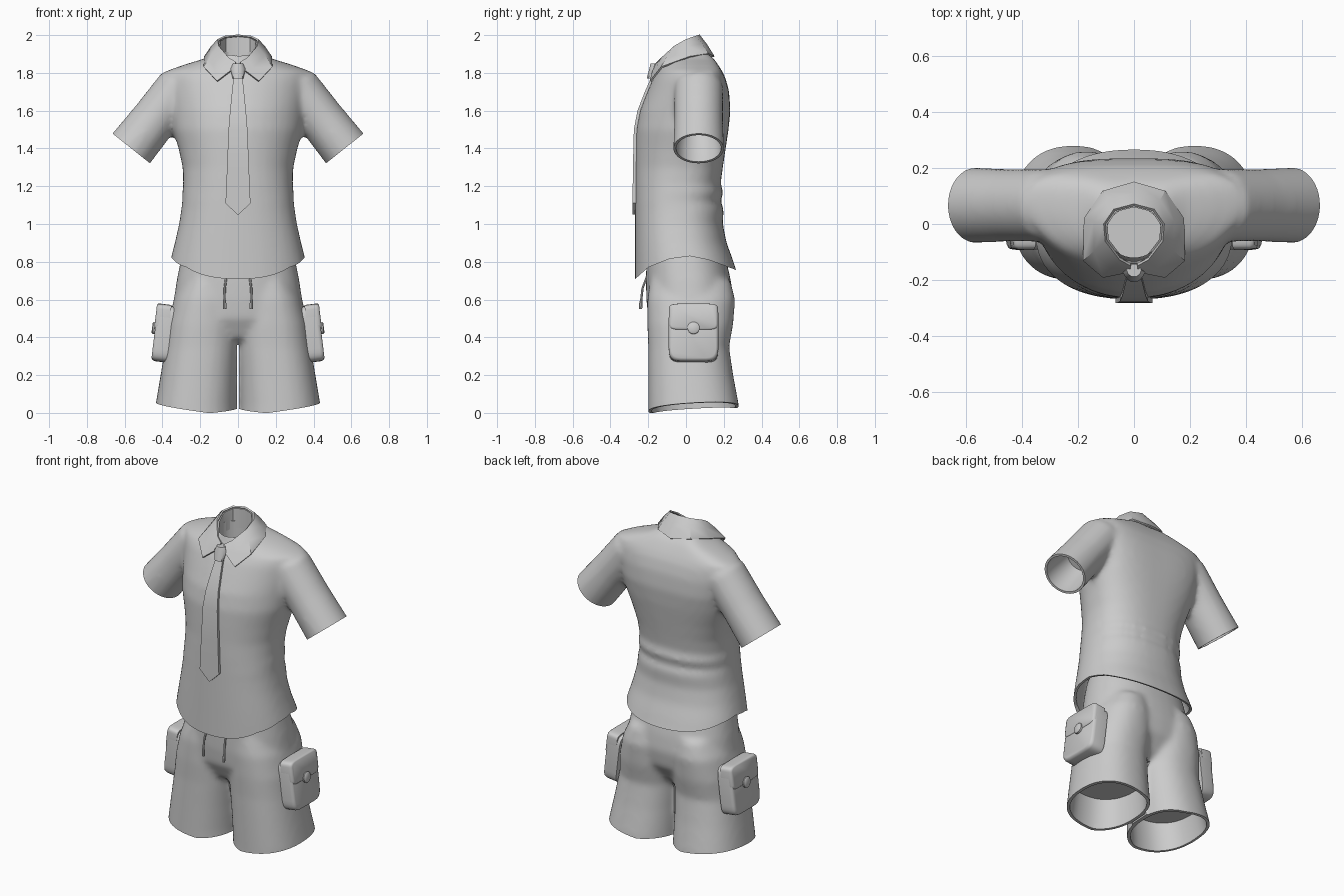
import bpy, bmesh, math
from mathutils import Vector

if "Cube" in bpy.data.objects:
    bpy.data.objects.remove(bpy.data.objects["Cube"])

X, Y, Z = Vector((1, 0, 0)), Vector((0, 1, 0)), Vector((0, 0, 1))

grey = bpy.data.materials.new("light grey cloth")
grey.use_nodes = True
colour = (0.6, 0.6, 0.6, 1)
grey.diffuse_color = colour
grey.node_tree.nodes["Principled BSDF"].inputs["Base Color"].default_value = colour


def oval(c, u, v, ru, rv, power=2.0, n=40):
    """Superellipse of points around c in the plane of u and v."""
    pts = []
    for i in range(n):
        a = math.tau * i / n
        cs, sn = math.cos(a), math.sin(a)
        pts.append(Vector(c) + u * ru * math.copysign(abs(cs) ** (2 / power), cs)
                   + v * rv * math.copysign(abs(sn) ** (2 / power), sn))
    return pts


def level(z, x0, x1, y0, y1, inset=0.0, bow=0.0):
    """Horizontal body section; bow pushes its sides backward."""
    rx = (x1 - x0) / 2
    c = ((x0 + x1) / 2, (y0 + y1) / 2, z)
    pts = oval(c, X, Y, rx - inset, (y1 - y0) / 2 - inset, 2.3)
    for p in pts:
        p.y += bow * ((p.x - c[0]) / rx) ** 2
    return pts


def make(name, shells, caps=True, wrap=True):
    """Loft every list of sections into a shell of one object."""
    bm = bmesh.new()
    for rings in shells:
        rows = [[bm.verts.new(p) for p in ring] for ring in rings]
        n = len(rows[0])
        for a, b in zip(rows, rows[1:]):
            for i in range(n if wrap else n - 1):
                j = (i + 1) % n
                bm.faces.new((a[i], a[j], b[j], b[i]))
        if caps:
            bm.faces.new(rows[0][::-1])
            bm.faces.new(rows[-1])
    bmesh.ops.recalc_face_normals(bm, faces=bm.faces)
    mesh = bpy.data.meshes.new(name)
    bm.to_mesh(mesh)
    bm.free()
    obj = bpy.data.objects.new(name, mesh)
    bpy.context.scene.collection.objects.link(obj)
    return obj


def finish(obj, angle=40):
    """Apply modifiers, set the material and shade smooth."""
    deps = bpy.context.evaluated_depsgraph_get()
    mesh = bpy.data.meshes.new_from_object(obj.evaluated_get(deps))
    obj.modifiers.clear()
    obj.data = mesh
    mesh.materials.clear()
    mesh.materials.append(grey)
    bpy.ops.object.select_all(action="DESELECT")
    obj.select_set(True)
    bpy.context.view_layer.objects.active = obj
    bpy.ops.object.shade_smooth_by_angle(angle=math.radians(angle))


def fuse_and_cut(obj, cutters):
    """Blend overlapping shells into one skin, then carve the openings."""
    remesh = obj.modifiers.new("fuse", "REMESH")
    remesh.mode = "VOXEL"
    remesh.voxel_size = 0.016
    smooth = obj.modifiers.new("soften", "SMOOTH")
    smooth.factor, smooth.iterations = 0.5, 8
    for cutter in cutters:
        cutter.hide_render = True
        cut = obj.modifiers.new("cut", "BOOLEAN")
        cut.operation, cut.solver, cut.object = "DIFFERENCE", "EXACT", cutter
    finish(obj)
    for cutter in cutters:
        bpy.data.objects.remove(cutter)


def thicken(obj, amount):
    mod = obj.modifiers.new("thickness", "SOLIDIFY")
    mod.thickness, mod.offset = amount, 0
    finish(obj)


# Shirt body: height, half width, front, back
BODY = [(.6, .4, -.27, .33), (.75, .37, -.27, .268), (.82, .355, -.27, .245),
        (.9, .335, -.27, .215), (1, .312, -.27, .195), (1.08, .3, -.27, .2),
        (1.12, .295, -.27, .183), (1.17, .295, -.27, .198), (1.21, .29, -.27, .183),
        (1.3, .293, -.268, .195), (1.4, .315, -.267, .21), (1.5, .345, -.264, .225),
        (1.6, .36, -.245, .235), (1.7, .375, -.205, .228), (1.77, .385, -.175, .21),
        (1.81, .38, -.15, .19), (1.845, .28, -.135, .168), (1.875, .18, -.125, .145),
        (1.91, .11, -.12, .1)]


def body(rows, inset=0.0):
    return [level(z, -w, w, f, b, inset, .06 * min(1, max(0, (z - 1.1) * 2)))
            for z, w, f, b in rows]


def sleeve(s, sections):
    """Tube along the sleeve; sections are (distance past the cuff, radius)."""
    axis, up = Vector((.62 * s, 0, -.78)), Vector((.78 * s, 0, .62))
    cuff = Vector((.565 * s, .067, 1.4))
    return [oval(cuff + axis * t, up, Y, r, r * 1.05) for t, r in sections]


shirt = make("shirt", [body(BODY)] + [
    sleeve(s, [(-.42, .124), (-.2, .123), (0, .128), (.1, .131)]) for s in (1, -1)])

HEM = [(-.5, .6), (-.27, .708), (-.2, .77), (-.09, .815), (.02, .83),
       (.12, .81), (.27, .755), (.5, .66), (.5, .3), (-.5, .3)]
shirt_cutters = [
    make("hem_cutter", [[[Vector((x, y, z)) for y, z in HEM] for x in (-.6, .6)]]),
    make("waist_cutter", [body(BODY[:5], .015)]),
    make("neck_cutter", [[oval((0, -.03, z), X, Y, .098, .09) for z in (1.72, 2.2)]])]
for s in (1, -1):
    shirt_cutters += [
        make("cuff_cutter", [sleeve(s, [(0, .2), (.2, .2)])]),
        make("sleeve_cutter", [sleeve(s, [(-.2, .09), (-.06, .112), (.15, .118)])])]
fuse_and_cut(shirt, shirt_cutters)

# Collar: half outlines from the front opening round to the back
TOP = [(.012, -.145, 1.855), (.05, -.125, 1.88), (.1, -.06, 1.94),
       (.105, 0, 1.975), (.07, .05, 1.993), (0, .068, 2)]
EDGE = [(.012, -.168, 1.83), (.11, -.188, 1.755), (.18, -.128, 1.83),
        (.175, .02, 1.885), (.11, .115, 1.9), (0, .147, 1.885)]


def both_sides(half):
    return [Vector(p) for p in half] + [Vector((-x, y, z)) for x, y, z in half[-2::-1]]


top, edge = both_sides(TOP), both_sides(EDGE)
middle = [(a + b) / 2 + Z * .006 for a, b in zip(top, edge)]
thicken(make("collar", [[top, middle, edge]], caps=False, wrap=False), .01)
stand = [Vector((p.x * .94, p.y * .94, p.z - .008)) for p in top]
thicken(make("collar_stand", [[stand, [p - Z * .12 for p in stand]]], caps=False), .008)

# Tie: height, front, half width
TIE = [(1.79, -.178, .022), (1.7, -.218, .032), (1.6, -.257, .042), (1.5, -.276, .05),
       (1.3, -.281, .058), (1.11, -.283, .066), (1.05, -.283, .004)]
finish(make("tie_blade", [[[Vector((x, y + d, z)) for x, d in
                            ((-w, 0), (w, 0), (w, .02), (-w, .02))] for z, y, w in TIE]]))
finish(make("tie_knot", [[oval((0, y, z), X, Y, w, .024, n=10) for z, y, w in
                          ((1.85, -.165, .026), (1.82, -.172, .04), (1.77, -.185, .028))]]))

# Shorts: seat, legs and their openings
SEAT = [(.9, .28, -.2, .19), (.8, .305, -.21, .215), (.7, .325, -.212, .238),
        (.6, .34, -.21, .25), (.5, .34, -.2, .235), (.4, .26, -.15, .17),
        (.36, .15, -.08, .12)]
LEG = [(-.1, .005, .447, -.2, .29), (.04, .008, .437, -.2, .28), (.2, .004, .41, -.2, .25),
       (.35, -.004, .385, -.2, .228), (.47, -.01, .372, -.205, .25),
       (.6, 0, .34, -.205, .26), (.7, .03, .29, -.19, .235)]


def leg(s, rows, inset=0.0):
    return [level(z, *sorted((s * a, s * b)), f, k, inset) for z, a, b, f, k in rows]


shorts = make("shorts", [[level(z, -w, w, f, b) for z, w, f, b in SEAT]]
              + [leg(s, LEG) for s in (1, -1)])
CUFF = [(-.6, .06), (-.44, .042), (-.15, 0), (0, .012), (.15, 0), (.44, .042), (.6, .06),
        (.6, -.4), (-.6, -.4)]
gap = [(-.005, -.3), (.005, -.3), (.005, .36), (-.005, .36)]
shorts_cutters = [
    make("leg_hem_cutter", [[[Vector((x, y, z + y * .06 + .01)) for x, z in CUFF]
                             for y in (-.5, .5)]]),
    make("gap_cutter", [[[Vector((x, y, z)) for x, z in gap] for y in (-.5, .5)]])]
shorts_cutters += [make("leg_cutter", [leg(s, LEG[:3], .018)]) for s in (1, -1)]
fuse_and_cut(shorts, shorts_cutters)

# Cargo pockets and drawstrings on each side
for s, side in ((1, "left"), (-1, "right")):
    out = Vector((math.cos(.12) * s, 0, math.sin(.12)))
    up = Vector((-math.sin(.12) * s, 0, math.cos(.12)))
    middle = Vector((.4 * s, .04, .42))

    def pad(name, height, half_y, half_z, power, sections):
        base = middle + up * height
        finish(make(side + name, [[oval(base + out * d, Y, up, half_y * k, half_z * k, power)
                                   for d, k in sections]]), 50)

    pad("_pocket", 0, .132, .15, 6, [(-.05, 1), (.022, 1), (.036, .97), (.042, .9)])
    pad("_pocket_flap", .085, .131, .071, 7, [(-.03, 1), (.03, 1), (.042, .97), (.047, .9)])
    pad("_pocket_button", .024, .032, .032, 2, [(.03, 1), (.053, 1), (.058, .8)])
    cord = [(.06, -.2, .74, .006), (.07, -.23, .66, .006), (.072, -.237, .6, .006),
            (.071, -.239, .58, .009), (.07, -.24, .55, .008)]
    finish(make(side + "_drawstring", [[oval((x * s, y, z), X, Y, r, r, n=8)
                                        for x, y, z, r in cord]]))
